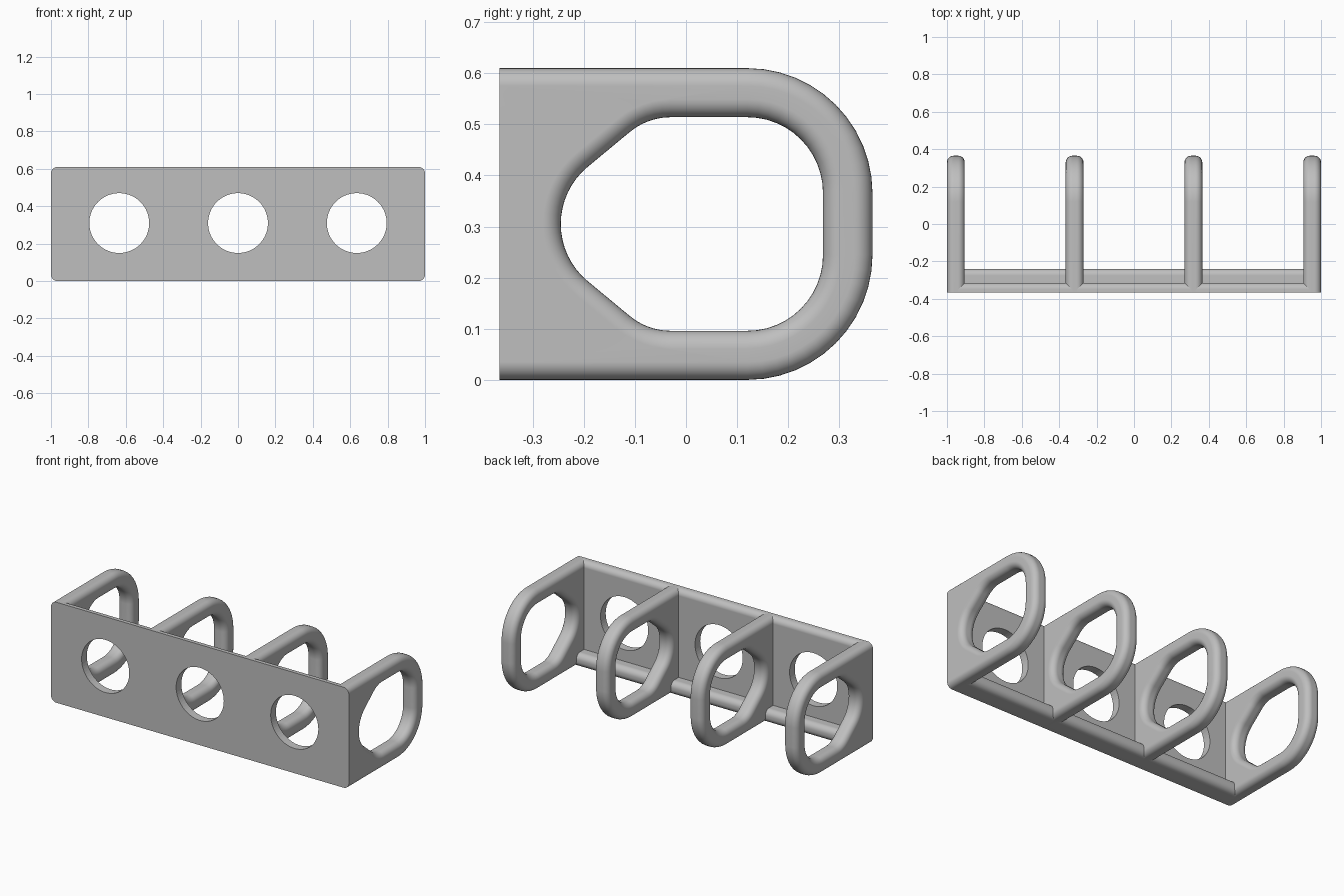
import bpy, bmesh
from math import sin, cos, radians, pi

cube = bpy.data.objects.get("Cube")
if cube:
    bpy.data.objects.remove(cube, do_unlink=True)

HEIGHT, FRONT, BACK = 0.61, -0.365, 0.365
THICK, ROUND = 0.095, 0.035
MID = HEIGHT / 2

grey = bpy.data.materials.new("plain grey")
grey.use_nodes = True
GREY = (0.52, 0.52, 0.52, 1)
grey.diffuse_color = GREY
grey.node_tree.nodes["Principled BSDF"].inputs["Base Color"].default_value = GREY


def arc(cy, cz, r, start, end, steps=12):
    angles = [radians(start + (end - start) * i / steps) for i in range(steps + 1)]
    return [(cy + r * cos(a), cz + r * sin(a)) for a in angles]


def outer(d):
    """Outline of a loop plate, inset by d; its front end stays flat."""
    r = 0.245
    return ([(FRONT, d)] + arc(BACK - r, r, r - d, -90, 0)
            + arc(BACK - r, HEIGHT - r, r - d, 0, 90) + [(FRONT, HEIGHT - d)])


def opening(d):
    """Outline of the finger opening, widened by d."""
    big, small, nose = 0.148, 0.125, 0.145
    top = 0.209
    return (arc(0.12, MID + top - big, big + d, 0, 90)
            + arc(-0.03, MID + top - small, small + d, 90, 130, 6)
            + arc(-0.10, MID, nose + d, 130, 230, 16)
            + arc(-0.03, MID - top + small, small + d, 230, 270, 6)
            + arc(0.12, MID - top + big, big + d, 270, 360))


def finish(bm, name):
    bmesh.ops.recalc_face_normals(bm, faces=bm.faces[:])
    mesh = bpy.data.meshes.new(name)
    bm.to_mesh(mesh)
    bm.free()
    mesh.materials.append(grey)
    obj = bpy.data.objects.new(name, mesh)
    bpy.context.collection.objects.link(obj)
    return obj


def smooth(obj):
    bpy.ops.object.select_all(action='DESELECT')
    obj.select_set(True)
    bpy.context.view_layer.objects.active = obj
    bpy.ops.object.shade_smooth_by_angle(angle=radians(32))
    mod = obj.modifiers.new("even shading", 'WEIGHTED_NORMAL')
    mod.keep_sharp = True


def loft(bm, layers):
    """Join closed (x, outline) layers with quads; return the end edges."""
    rings = [[bm.verts.new((x, y, z)) for y, z in pts] for x, pts in layers]
    n = len(rings[0])
    for a, b in zip(rings, rings[1:]):
        for i in range(n):
            j = (i + 1) % n
            bm.faces.new((a[i], a[j], b[j], b[i]))
    return [[bm.edges.get((ring[i], ring[(i + 1) % n])) for i in range(n)]
            for ring in (rings[0], rings[-1])]


# Rounded edge steps: (sideways position, inset)
half, steps = THICK / 2, 7
quarter = [pi / 2 * i / steps for i in range(steps + 1)]
rim = [(half - ROUND + ROUND * sin(a), ROUND * (1 - cos(a))) for a in quarter]
section = [(-x, d) for x, d in reversed(rim)] + rim

# Four loop plates
names = ("right_end_loop", "right_inner_loop", "left_inner_loop", "left_end_loop")
spacing = (2 - THICK) / 3
for i, name in enumerate(names):
    bm = bmesh.new()
    ends_out = loft(bm, [(x, outer(d)) for x, d in section])
    ends_in = loft(bm, [(x, opening(d)) for x, d in section])
    for a, b in zip(ends_out, ends_in):
        bmesh.ops.triangle_fill(bm, edges=a + b, use_beauty=True)
    loop = finish(bm, name)
    loop.location.x = (i - 1.5) * spacing
    smooth(loop)

# Front plate with rounded top and a rail along its lower back edge
inner, rail_back, rail_top = FRONT + 0.05, -0.24, 0.08
profile = ([(FRONT, 0)]
           + arc(rail_back - ROUND, ROUND, ROUND, -90, 0, 7)
           + arc(rail_back - ROUND, rail_top - ROUND, ROUND, 0, 90, 7)
           + [(inner, rail_top)]
           + arc(inner - ROUND, HEIGHT - ROUND, ROUND, 0, 90, 7)
           + [(FRONT, HEIGHT)])
reach = 1 - half
bm = bmesh.new()
for edges in loft(bm, [(-reach, profile), (reach, profile)]):
    bmesh.ops.triangle_fill(bm, edges=edges, use_beauty=True)
plate = finish(bm, "front_plate")

# Three round holes cut through the plate
for i in (-1, 0, 1):
    bpy.ops.mesh.primitive_cylinder_add(vertices=64, radius=0.16, depth=0.4,
                                        location=(i * spacing, FRONT, 0.31),
                                        rotation=(pi / 2, 0, 0))
    cutter = bpy.context.object
    cutter.name = f"hole_cutter_{i + 2}"
    cutter.hide_render = True
    cutter.display_type = 'WIRE'
    mod = plate.modifiers.new("hole", 'BOOLEAN')
    mod.operation = 'DIFFERENCE'
    mod.solver = 'EXACT'
    mod.object = cutter
    cutter.hide_set(True)
smooth(plate)
